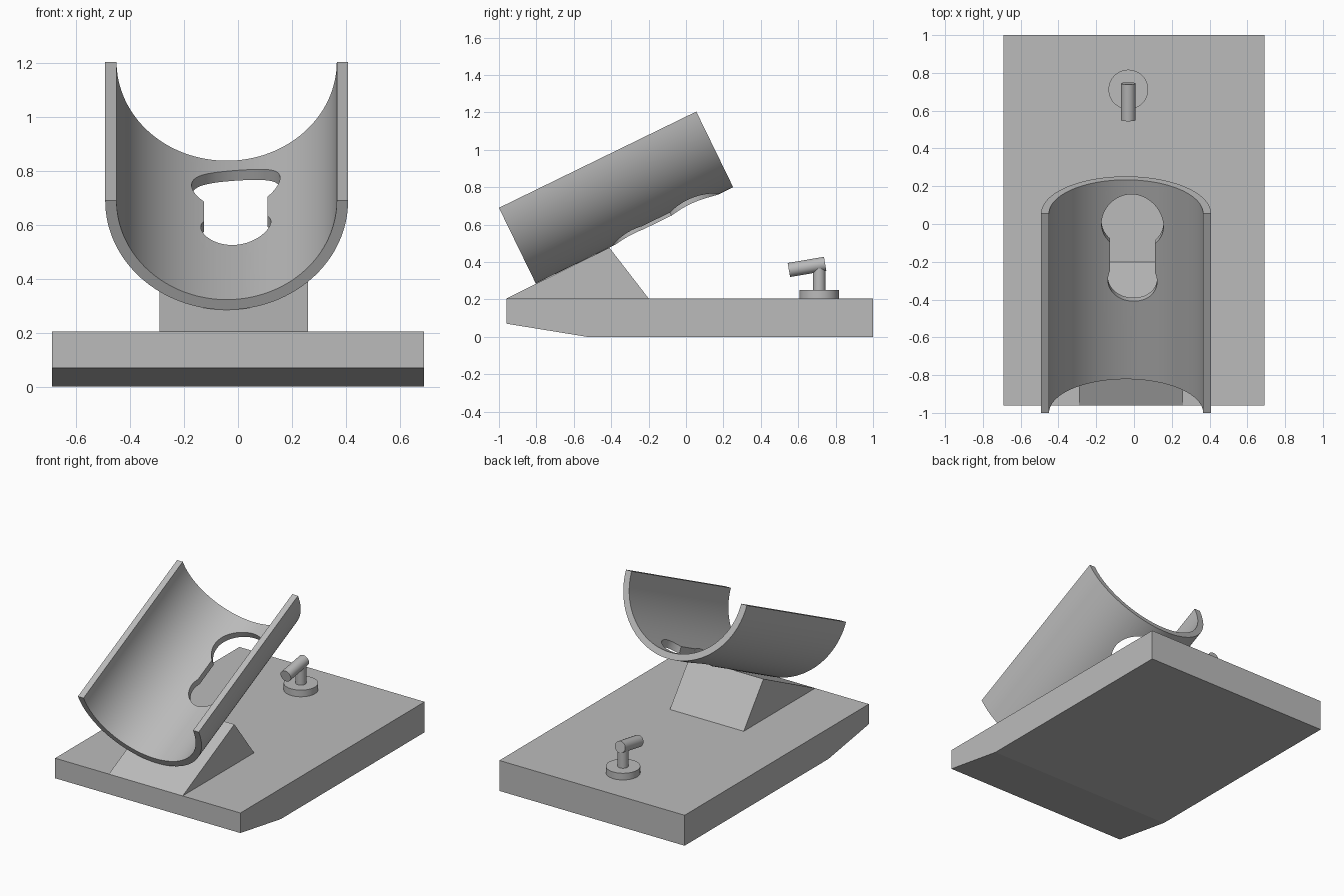
import bpy, bmesh
from math import radians, pi, cos, sin, acos
from mathutils import Matrix, Vector

cube = bpy.data.objects.get("Cube")
if cube:
    bpy.data.objects.remove(cube, do_unlink=True)

grey = bpy.data.materials.new("plain grey")
grey.use_nodes = True
colour = (0.5, 0.5, 0.5, 1)
grey.diffuse_color = colour
grey.node_tree.nodes["Principled BSDF"].inputs["Base Color"].default_value = colour


def make_object(name, bm):
    bmesh.ops.recalc_face_normals(bm, faces=bm.faces)
    mesh = bpy.data.meshes.new(name)
    bm.to_mesh(mesh)
    bm.free()
    mesh.materials.append(grey)
    obj = bpy.data.objects.new(name, mesh)
    bpy.context.collection.objects.link(obj)
    return obj


def extrude_profile(name, points, offset):
    """Extrude a closed outline along an offset vector."""
    bm = bmesh.new()
    face = bm.faces.new([bm.verts.new(p) for p in points])
    new = bmesh.ops.extrude_face_region(bm, geom=[face], use_keep_orig=True)["geom"]
    verts = [g for g in new if isinstance(g, bmesh.types.BMVert)]
    bmesh.ops.translate(bm, verts=verts, vec=offset)
    return make_object(name, bm)


def rod(name, start, end, radius):
    """Cylinder between two points."""
    start, end = Vector(start), Vector(end)
    axis = end - start
    turn = axis.to_track_quat("Z", "Y").to_matrix().to_4x4()
    bm = bmesh.new()
    bmesh.ops.create_cone(bm, cap_ends=True, segments=48, radius1=radius, radius2=radius,
                          depth=axis.length,
                          matrix=Matrix.Translation((start + end) / 2) @ turn)
    obj = make_object(name, bm)
    smooth(obj)
    return obj


def smooth(obj):
    bpy.ops.object.select_all(action="DESELECT")
    obj.select_set(True)
    bpy.context.view_layer.objects.active = obj
    bpy.ops.object.shade_smooth_by_angle(angle=radians(30))


def arc(cx, cy, radius, start, end, steps):
    for i in range(steps + 1):
        a = start + (end - start) * i / steps
        yield cx + radius * cos(a), cy + radius * sin(a)


# Base plate with a bevelled underside at the front
base = [(-0.96, 0.205), (-0.96, 0.07), (-0.53, 0), (1, 0), (1, 0.205)]
extrude_profile("base_plate", [(-0.69, y, z) for y, z in base], (1.38, 0, 0))

# Wedge that carries the trough
wedge = [(-0.96, 0.205), (-0.41, 0.477), (-0.2, 0.205)]
extrude_profile("support_wedge", [(-0.29, y, z) for y, z in wedge], (0.55, 0, 0))

# Half-pipe trough, modelled level along y and then tilted
outer, inner, length = 0.45, 0.408, 1.174
ring = list(arc(0, outer, outer, pi, 2 * pi, 64)) + list(arc(0, outer, inner, 2 * pi, pi, 64))
trough = extrude_profile("trough", [(x, 0, z) for x, z in ring], (0, length, 0))

# Keyhole opening: large circle, straight slot, small circle
slot, big, small, shift = 0.118, 0.164, 0.13, 0.034
a, b = acos(slot / big), acos(slot / small)
outline = list(arc(shift, 0.925, big, -a, pi + a, 48))
outline += list(arc(shift, 0.59, small, pi - b, 2 * pi + b, 40))
cutter = extrude_profile("keyhole_cutter", [(x, y, -0.1) for x, y in outline], (0, 0, 0.4))
cutter.hide_render = True

cut = trough.modifiers.new("keyhole", "BOOLEAN")
cut.operation = "DIFFERENCE"
cut.solver = "EXACT"
cut.object = cutter
bpy.context.view_layer.objects.active = trough
bpy.ops.object.modifier_apply(modifier=cut.name)
bpy.data.objects.remove(cutter, do_unlink=True)

tilt = Matrix.Translation((-0.042, -0.803, 0.285)) @ Matrix.Rotation(radians(26), 4, "X")
trough.data.transform(tilt)
smooth(trough)

# Small swivel peg: foot disc, post and tilted crossbar
px, py = -0.03, 0.712
rod("peg_foot", (px, py, 0.2), (px, py, 0.25), 0.105)
rod("peg_post", (px, py, 0.25), (px, py, 0.37), 0.033)
rod("peg_crossbar", (px, 0.55, 0.357), (px, 0.744, 0.39), 0.038)
